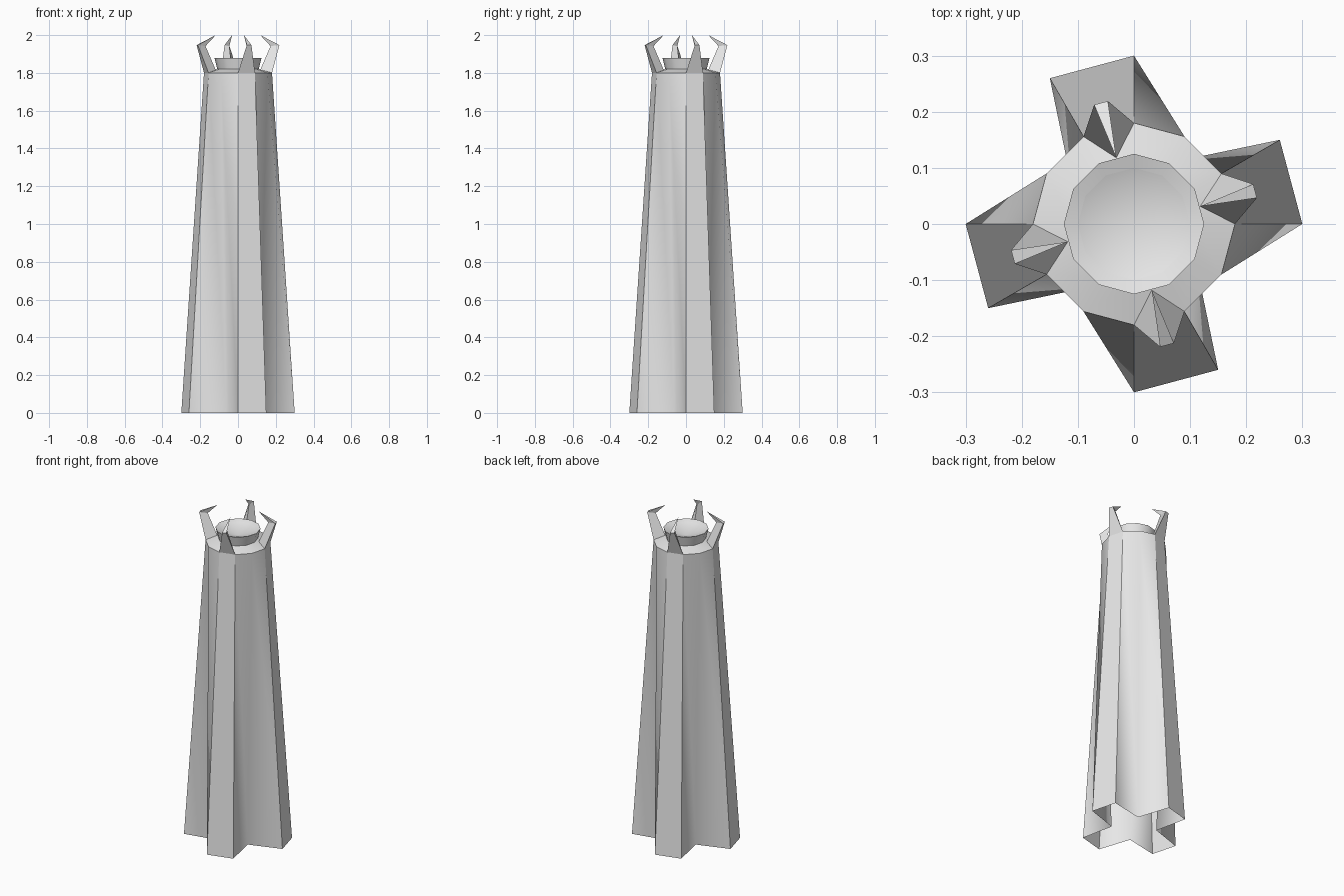
import bpy, bmesh
from math import radians, cos, sin
from mathutils import Vector

SIDES = 12

cube = bpy.data.objects.get("Cube")
if cube:
    bpy.data.objects.remove(cube, do_unlink=True)

stone = bpy.data.materials.new("pale_grey_stone")
stone.use_nodes = True
stone.diffuse_color = (0.8, 0.8, 0.8, 1)
stone.node_tree.nodes["Principled BSDF"].inputs["Base Color"].default_value = (0.8, 0.8, 0.8, 1)


def polar(radius, degrees, z):
    a = radians(degrees)
    return Vector((radius * cos(a), radius * sin(a), z))


def ring(bm, radius_of, z):
    return [bm.verts.new(polar(radius_of(i), i * 360 / SIDES, z)) for i in range(SIDES)]


def finish(bm, name):
    mesh = bpy.data.meshes.new(name)
    bm.to_mesh(mesh)
    bm.free()
    mesh.materials.append(stone)
    obj = bpy.data.objects.new(name, mesh)
    bpy.context.collection.objects.link(obj)
    return obj


# Tapered shaft: a star-shaped foot with four buttresses blends into a round top, open below
bm = bmesh.new()
foot = ring(bm, lambda i: 0.126 if i % 3 == 2 else 0.3, 0)
head = ring(bm, lambda i: 0.18, 1.8)
for i in range(SIDES):
    j = (i + 1) % SIDES
    if i % 3 == 0:
        bm.faces.new((foot[i], foot[j], head[j], head[i]))
    else:
        bm.faces.new((foot[i], foot[j], head[i]))
        bm.faces.new((foot[j], head[j], head[i]))
for f in bm.faces:
    f.smooth = True
# Buttress ridges stay crisp, the valleys between them are rounded
for i in range(SIDES):
    if i % 3 != 2:
        bm.edges.get((foot[i], head[i])).smooth = False
finish(bm, "tower_shaft")

# Sloping deck, flared cup and its hollow bowl
bm = bmesh.new()
profile = [(0.18, 1.8), (0.11, 1.82), (0.125, 1.88), (0.1, 1.872)]
rings = [ring(bm, lambda i, r=r: r, z) for r, z in profile]
for low, high in zip(rings, rings[1:]):
    for i in range(SIDES):
        j = (i + 1) % SIDES
        bm.faces.new((low[i], low[j], high[j], high[i]))
centre = bm.verts.new((0, 0, 1.835))
for i in range(SIDES):
    bm.faces.new((rings[-1][i], rings[-1][(i + 1) % SIDES], centre))
for f in bm.faces:
    f.smooth = True
for loop in rings:
    for i in range(SIDES):
        bm.edges.get((loop[i], loop[(i + 1) % SIDES])).smooth = False
finish(bm, "deck_and_cup")


# Four bent horns, one above each buttress
def horn(name, turn):
    bm = bmesh.new()
    base = [bm.verts.new(polar(r, a + turn, z))
            for r, a, z in ((0.18, 0, 1.8), (0.18, 30, 1.8), (0.122, 15, 1.815))]
    elbow = [bm.verts.new(polar(r, a + turn, z))
             for r, a, z in ((0.224, 12, 1.947), (0.224, 18.5, 1.947), (0.178, 15, 1.942))]
    tip = bm.verts.new(polar(0.122, 15 + turn, 2.0))
    for i in range(3):
        j = (i + 1) % 3
        bm.faces.new((base[i], base[j], elbow[j], elbow[i]))
        bm.faces.new((elbow[i], elbow[j], tip))
    bm.faces.new(base[::-1])
    bmesh.ops.recalc_face_normals(bm, faces=bm.faces)
    finish(bm, name)


for side, turn in (("left", 0), ("back", 90), ("right", 180), ("front", 270)):
    horn(side + "_horn", turn)
